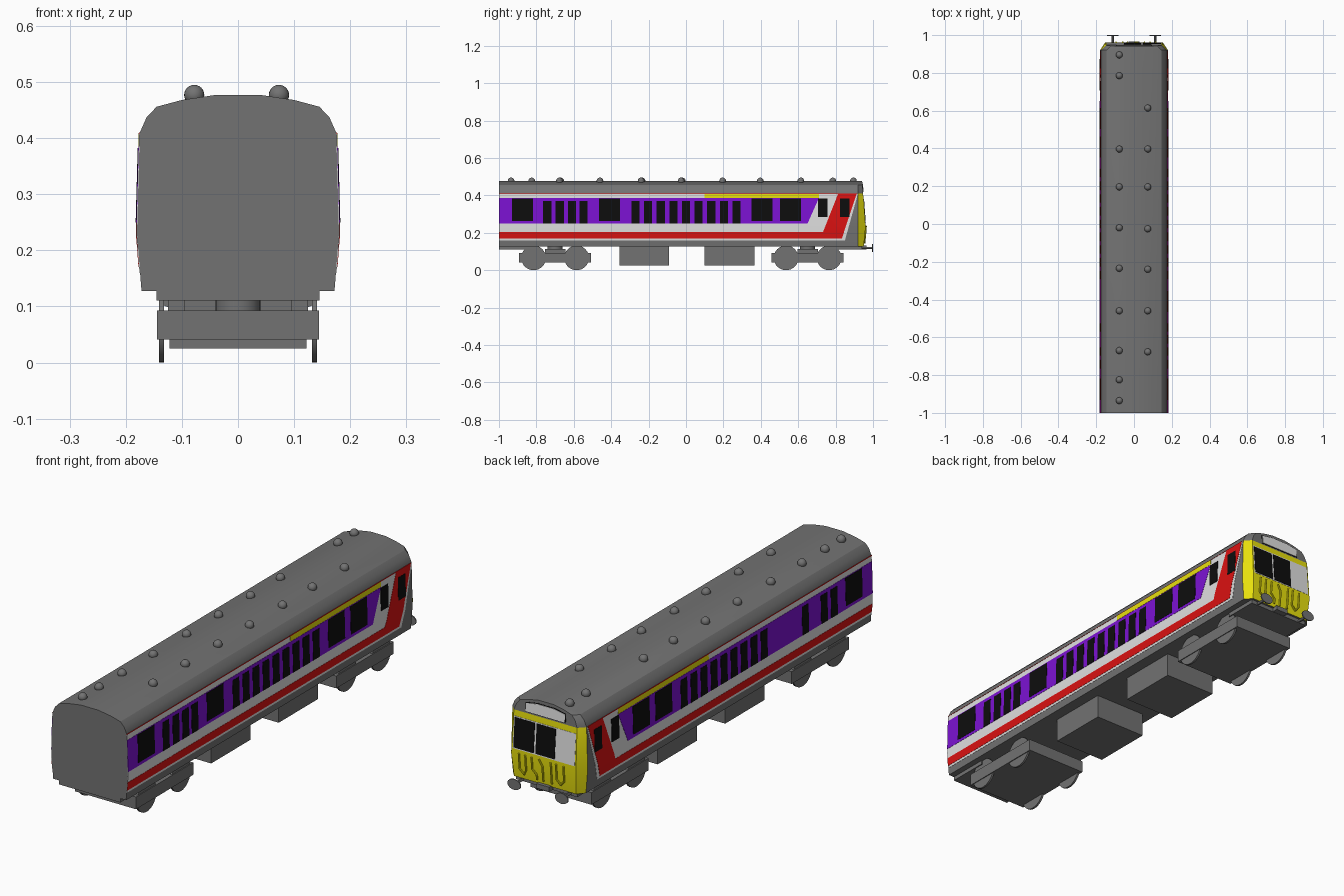
import bpy, bmesh, math
from mathutils import Vector

if "Cube" in bpy.data.objects:
    bpy.data.objects.remove(bpy.data.objects["Cube"])


def material(name, rgb):
    m = bpy.data.materials.new(name)
    m.diffuse_color = (*rgb, 1)
    m.use_nodes = True
    m.node_tree.nodes["Principled BSDF"].inputs["Base Color"].default_value = m.diffuse_color
    return m


GREY = material("grey", (0.17, 0.17, 0.17))
WHITE = material("white", (0.75, 0.75, 0.75))
RED = material("red", (0.72, 0.006, 0.006))
PURPLE = material("purple", (0.2, 0.006, 0.65))
YELLOW = material("yellow", (0.8, 0.74, 0.004))
BLACK = material("black", (0.004, 0.004, 0.004))

# half cross-section of the body (half width, height) and the cab nose curve (height, y)
HALF = [(0.172, 0.128), (0.180, 0.23), (0.175, 0.41), (0.163, 0.437),
        (0.145, 0.456), (0.10, 0.468), (0.04, 0.477)]
NOSE = [(0.128, 0.95), (0.23, 0.96), (0.41, 0.947), (0.477, 0.942)]
TAPER_Y, TAPER = 0.92, 0.85


def interp(table, v):
    for (a, fa), (b, fb) in zip(table, table[1:]):
        if v <= b or b == table[-1][0]:
            return fa + (fb - fa) * (v - a) / (b - a)


def side_x(z):
    return interp([(h, w) for w, h in HALF], z)


def nose_y(z):
    return interp(NOSE, z)


def finish(bm, name, *mats):
    bmesh.ops.recalc_face_normals(bm, faces=bm.faces[:])
    me = bpy.data.meshes.new(name)
    bm.to_mesh(me)
    bm.free()
    ob = bpy.data.objects.new(name, me)
    for m in mats:
        me.materials.append(m)
    bpy.context.collection.objects.link(ob)
    return ob


def box(name, x, y, z, mat=GREY):
    bm = bmesh.new()
    bmesh.ops.create_cube(bm, size=1)
    for v in bm.verts:
        v.co = [lo + (c + 0.5) * (hi - lo) for c, (lo, hi) in zip(v.co, (x, y, z))]
    return finish(bm, name, mat)


def cylinder(name, loc, r, depth, axis, mat=GREY, squash=1.0, n=32):
    bm = bmesh.new()
    bmesh.ops.create_cone(bm, cap_ends=True, segments=n, radius1=r, radius2=r, depth=depth)
    rot = Vector((0, 0, 1)).rotation_difference(Vector(axis)).to_matrix()
    bmesh.ops.rotate(bm, verts=bm.verts[:], matrix=rot)
    bmesh.ops.scale(bm, verts=bm.verts[:], vec=(1, 1, squash))
    bmesh.ops.translate(bm, verts=bm.verts[:], vec=loc)
    return finish(bm, name, mat)


def plate(name, pts, mat, place, depth):
    """Thin plate drawn as (u, z) points and laid onto a curved surface."""
    bm = bmesh.new()
    bm.faces.new([bm.verts.new((u, 0, z)) for u, z in pts])
    bmesh.ops.bisect_plane(bm, geom=bm.verts[:] + bm.edges[:] + bm.faces[:],
                           plane_co=(0, 0, 0.23), plane_no=(0, 0, 1))
    out = bmesh.ops.extrude_face_region(bm, geom=bm.faces[:])
    top = {v for v in out["geom"] if isinstance(v, bmesh.types.BMVert)}
    for v in bm.verts:
        v.co = place(v.co.x, v.co.z, depth if v in top else -0.001)
    return finish(bm, name, mat)


def rect(a, b, lo, hi):
    return [(a, lo), (b, lo), (b, hi), (a, hi)]


def on_nose(u, z, d):
    return Vector((u, nose_y(z) + d, z))


# body shell: constant section, then tapered cab nose
bm = bmesh.new()
section = HALF + [(-w, h) for w, h in reversed(HALF)]
rings = [[bm.verts.new((w, y, h)) for w, h in section] for y in (-1, TAPER_Y)]
rings.append([bm.verts.new((w * TAPER, nose_y(h), h)) for w, h in section])
n = len(section)
for r0, r1 in zip(rings, rings[1:]):
    for i in range(n):
        bm.faces.new((r0[i], r0[(i + 1) % n], r1[(i + 1) % n], r1[i]))
for r in (rings[0], rings[2]):
    for k in range(n // 2 - 1):
        bm.faces.new((r[k], r[k + 1], r[n - 2 - k], r[n - 1 - k]))
bm.normal_update()
for f in bm.faces:
    c = f.calc_center_median()
    if c.y > TAPER_Y and 0.13 < c.z < 0.41:
        f.material_index = 1
finish(bm, "body_shell", GREY, YELLOW)

# side livery and windows
SMALL_MID = [-0.27 + 0.0675 * i for i in range(9)]
for s, side in ((1, "right"), (-1, "left")):
    def on_side(u, z, d, s=s):
        return Vector((s * (side_x(z) + d), u, z))

    def paint(name, pts, mat, depth):
        plate(f"{side}_{name}", pts, mat, on_side, depth)

    paint("white_base", [(-1, 0.16), (0.85, 0.16), (0.919, 0.408), (-1, 0.408)], WHITE, 0.001)
    paint("cantrail_line", rect(-1, 0.915, 0.408, 0.4105), RED, 0.002)
    paint("purple_band", [(-1, 0.25), (0.65, 0.25), (0.71, 0.385), (-1, 0.385)], PURPLE, 0.002)
    paint("yellow_band", rect(0.1, 0.71, 0.386, 0.408), YELLOW, 0.002)
    paint("red_stripe", [(-1, 0.17), (0.834, 0.17), (0.845, 0.205), (-1, 0.205)], RED, 0.002)
    paint("red_slash", [(0.733, 0.205), (0.845, 0.205), (0.912, 0.408), (0.813, 0.408)], RED, 0.002)

    large = [-0.875, 0.407, 0.558]
    small = [-0.742, -0.675, -0.548] + SMALL_MID
    if s == 1:
        large.append(-0.41)
        small.append(-0.61)
    for y in large:
        paint("large_window", rect(y - 0.056, y + 0.056, 0.263, 0.382), BLACK, 0.003)
    for y in small:
        paint("small_window", rect(y - 0.022, y + 0.022, 0.25, 0.37), BLACK, 0.003)
    for y in (0.732, 0.848):
        paint("cab_side_window", rect(y - 0.025, y + 0.025, 0.285, 0.382), BLACK, 0.003)

# cab front: window band, windscreens, header panel
plate("windscreen_band", rect(-0.146, 0.146, 0.25, 0.385), WHITE, on_nose, 0.001)
for x0, x1 in ((0.047, 0.142), (-0.052, 0.038)):
    plate("windscreen", rect(x0, x1, 0.255, 0.38), BLACK, on_nose, 0.003)
for name, g, mat, d in (("header_frame", 0.003, BLACK, 0.001), ("header_panel", 0, WHITE, 0.003)):
    plate(name, [(-0.092 - g, 0.418 - g), (0.092 + g, 0.418 - g), (0.092 + g, 0.452 + g),
                 (0.04, 0.461 + g), (-0.04, 0.461 + g), (-0.092 - g, 0.452 + g)], mat, on_nose, d)

# brake hoses on the cab front
HOSES = [[(0.115, 0.235), (0.115, 0.17), (0.095, 0.15), (0.085, 0.17), (0.085, 0.235)],
         [(0.055, 0.235), (0.055, 0.185), (0.035, 0.165), (0.035, 0.145)],
         [(0.02, 0.235), (0.005, 0.21), (0.005, 0.145)],
         [(-0.035, 0.235), (-0.035, 0.145)],
         [(-0.06, 0.235), (-0.06, 0.17), (-0.078, 0.15), (-0.095, 0.17), (-0.095, 0.235)]]
for path in HOSES:
    for (xa, za), (xb, zb) in zip(path, path[1:]):
        a, b = on_nose(xa, za, 0.003), on_nose(xb, zb, 0.003)
        cylinder("brake_hose", (a + b) / 2, 0.004, (b - a).length + 0.003, b - a, YELLOW, n=8)

# roof vents
ROWS = {-0.078: (0.895, 0.785, 0.397, 0.196, -0.02, -0.235, -0.46, -0.67, -0.825, -0.935),
        0.073: (0.614, 0.397, 0.196, -0.026, -0.24, -0.46, -0.677)}
for x, ys in ROWS.items():
    for y in ys:
        bm = bmesh.new()
        bmesh.ops.create_uvsphere(bm, u_segments=20, v_segments=12, radius=0.018)
        bmesh.ops.translate(bm, verts=bm.verts[:], vec=(x, y, 0.477))
        finish(bm, "roof_vent", GREY)

# end frames and equipment boxes
for y0, y1 in ((-1, -0.82), (0.79, 0.94)):
    box("end_frame", (-0.145, 0.145), (y0, y1), (0.111, 0.13))
for y0, y1 in ((-0.355, -0.09), (0.10, 0.365)):
    box("equipment_box", (-0.122, 0.122), (y0, y1), (0.025, 0.13))

# bogies with wheels, pivot and springs
for yc in (-0.70, 0.65):
    box("bogie_frame", (-0.144, 0.144), (yc - 0.193, yc + 0.193), (0.041, 0.093))
    cylinder("bogie_pivot", (0, yc, 0.112), 0.04, 0.04, (0, 0, 1))
    for s in (-1, 1):
        box("bogie_spring", sorted((s * 0.095, s * 0.125)), (yc - 0.055, yc + 0.055), (0.09, 0.112))
        for dy in (-0.115, 0.115):
            cylinder("wheel", (s * 0.136, yc + dy, 0.066), 0.066, 0.009, (1, 0, 0))

# buffers
for s in (-1, 1):
    cylinder("buffer_shaft", (s * 0.112, 0.962, 0.119), 0.006, 0.07, (0, 1, 0), n=12)
    cylinder("buffer_head", (s * 0.112, 0.9975, 0.119), 0.031, 0.005, (0, 1, 0), squash=0.72)
box("coupling", (-0.03, 0.03), (0.93, 0.965), (0.112, 0.132))

# smooth rounded surfaces, keep edges sharp
for ob in bpy.context.scene.objects:
    ob.select_set(True)
bpy.context.view_layer.objects.active = bpy.data.objects["body_shell"]
bpy.ops.object.shade_smooth_by_angle(angle=math.radians(30))
